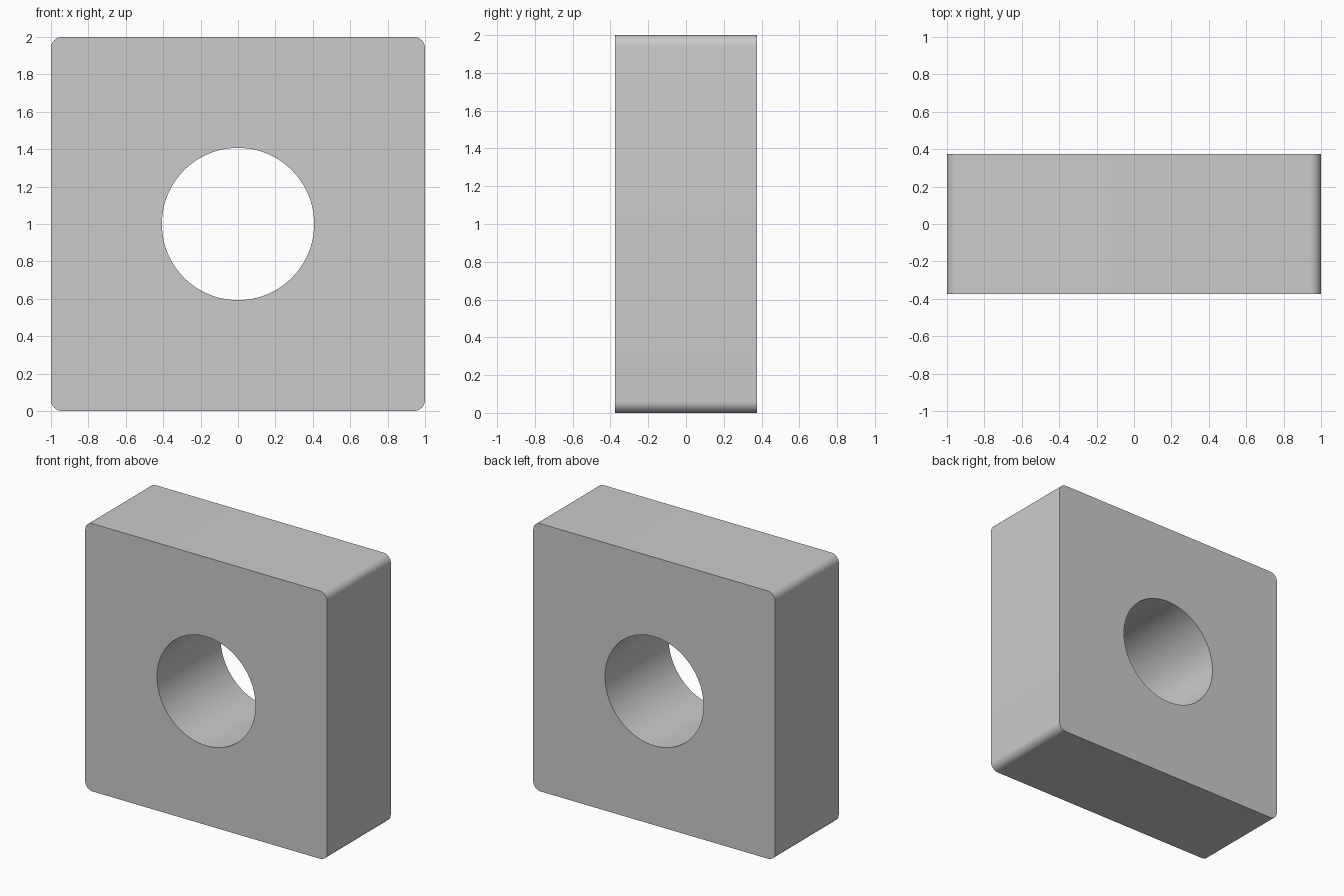
import bpy, bmesh, math
from mathutils import Matrix

if "Cube" in bpy.data.objects:
    bpy.data.objects.remove(bpy.data.objects["Cube"])

WIDTH, DEPTH, HEIGHT = 2.0, 0.75, 2.0
CORNER_R, HOLE_R = 0.06, 0.407


def mesh_object(name, bm):
    bmesh.ops.recalc_face_normals(bm, faces=bm.faces)
    mesh = bpy.data.meshes.new(name)
    bm.to_mesh(mesh)
    bm.free()
    obj = bpy.data.objects.new(name, mesh)
    obj.location.z = HEIGHT / 2
    bpy.context.collection.objects.link(obj)
    return obj


# Square block with its four front-to-back edges rounded
bm = bmesh.new()
bmesh.ops.create_cube(bm, size=1, matrix=Matrix.Diagonal((WIDTH, DEPTH, HEIGHT, 1)))
corners = [e for e in bm.edges
           if abs(e.verts[0].co.y - e.verts[1].co.y) > DEPTH / 2]
bmesh.ops.bevel(bm, geom=corners, offset=CORNER_R, segments=10,
                profile=0.5, affect='EDGES')
block = mesh_object("block", bm)

# Cutter for the round through hole
bm = bmesh.new()
bmesh.ops.create_cone(bm, cap_ends=True, segments=96, radius1=HOLE_R,
                      radius2=HOLE_R, depth=DEPTH * 2,
                      matrix=Matrix.Rotation(math.pi / 2, 4, 'X'))
cutter = mesh_object("hole_cutter", bm)
cutter.hide_render = True

# Cut the hole, then discard the cutter
bpy.context.view_layer.objects.active = block
block.select_set(True)
cut = block.modifiers.new("hole", 'BOOLEAN')
cut.operation = 'DIFFERENCE'
cut.solver = 'EXACT'
cut.object = cutter
bpy.ops.object.modifier_apply(modifier=cut.name)
bpy.data.objects.remove(cutter)

# Smooth round surfaces, crisp face outlines
bpy.ops.object.shade_smooth_by_angle(angle=math.radians(30))
